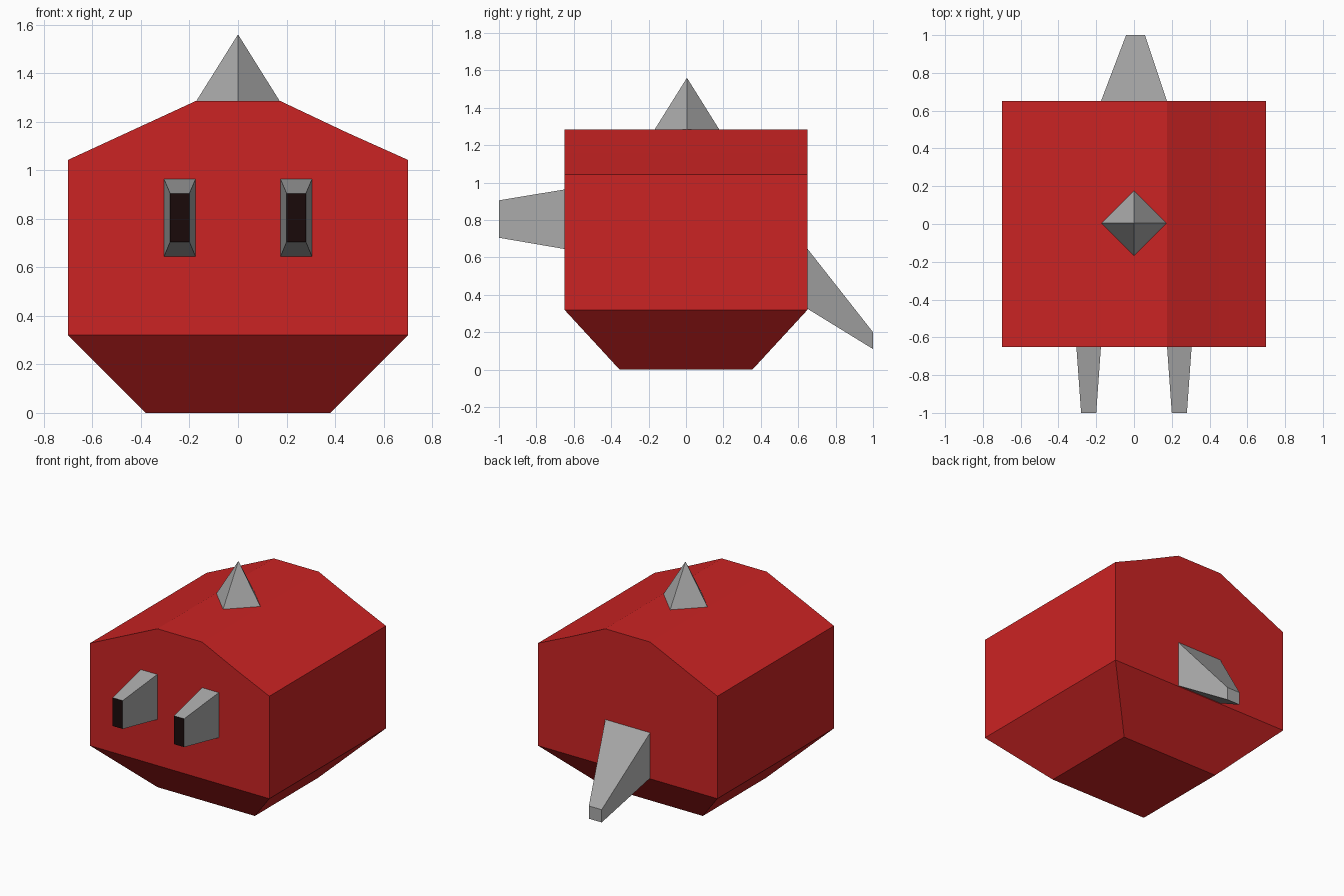
import bpy, bmesh

if "Cube" in bpy.data.objects:
    bpy.data.objects.remove(bpy.data.objects["Cube"])

def material(name, rgb):
    m = bpy.data.materials.new(name)
    m.diffuse_color = (*rgb, 1)
    m.use_nodes = True
    m.node_tree.nodes["Principled BSDF"].inputs["Base Color"].default_value = m.diffuse_color
    return m

red = material("red", (0.60, 0.017, 0.017))
grey = material("grey", (0.40, 0.40, 0.40))
black = material("brown black", (0.010, 0.003, 0.003))

def loft(name, a, b, mats):
    """Join two matching loops of points with side walls and end caps."""
    bm = bmesh.new()
    va = [bm.verts.new(p) for p in a]
    vb = [bm.verts.new(p) for p in b]
    n = len(a)
    bm.faces.new(va)
    bm.faces.new(vb).material_index = len(mats) - 1   # far cap uses the last colour
    for i in range(n):
        j = (i + 1) % n
        bm.faces.new((va[i], va[j], vb[j], vb[i]))
    bmesh.ops.recalc_face_normals(bm, faces=bm.faces)
    me = bpy.data.meshes.new(name)
    bm.to_mesh(me)
    bm.free()
    for m in mats:
        me.materials.append(m)
    ob = bpy.data.objects.new(name, me)
    bpy.context.collection.objects.link(ob)
    return ob

def rect_y(x0, x1, z0, z1, y):
    return [(x0, y, z0), (x1, y, z0), (x1, y, z1), (x0, y, z1)]

# Body: gabled prism whose underside is drawn down to a smaller base
profile = [(-0.70, 0.32), (0.70, 0.32), (0.70, 1.043), (0.45, 1.155),
           (0.175, 1.285), (-0.175, 1.285), (-0.70, 1.043)]
body = loft("body", [(x, -0.65, z) for x, z in profile],
            [(x, 0.65, z) for x, z in profile], [red])
bm = bmesh.new()
bm.from_mesh(body.data)
under = [f for f in bm.faces if f.normal.z < -0.9]
ext = bmesh.ops.extrude_face_region(bm, geom=under)
bmesh.ops.delete(bm, geom=under, context='FACES')
for v in ext["geom"]:
    if isinstance(v, bmesh.types.BMVert):
        v.co = (v.co.x * 0.38 / 0.70, v.co.y * 0.355 / 0.65, 0)
bmesh.ops.recalc_face_normals(bm, faces=bm.faces)
bm.to_mesh(body.data)
bm.free()

# Tapered front tubes with dark ends
for side, s in (("left", -1), ("right", 1)):
    loft(side + "_front_tube",
         rect_y(s * 0.175, s * 0.305, 0.645, 0.963, -0.65),
         rect_y(s * 0.20, s * 0.28, 0.705, 0.905, -1.0), [grey, black])

# Drooping tail
loft("tail", rect_y(-0.175, 0.175, 0.325, 0.645, 0.65),
     rect_y(-0.042, 0.058, 0.11, 0.20, 1.0), [grey])

# Four-sided spike on the roof
bpy.ops.mesh.primitive_cone_add(vertices=4, radius1=0.172, radius2=0, depth=0.275,
                                location=(0, 0.005, 1.285 + 0.1375))
spike = bpy.context.object
spike.name = "roof_spike"
spike.data.materials.append(grey)
